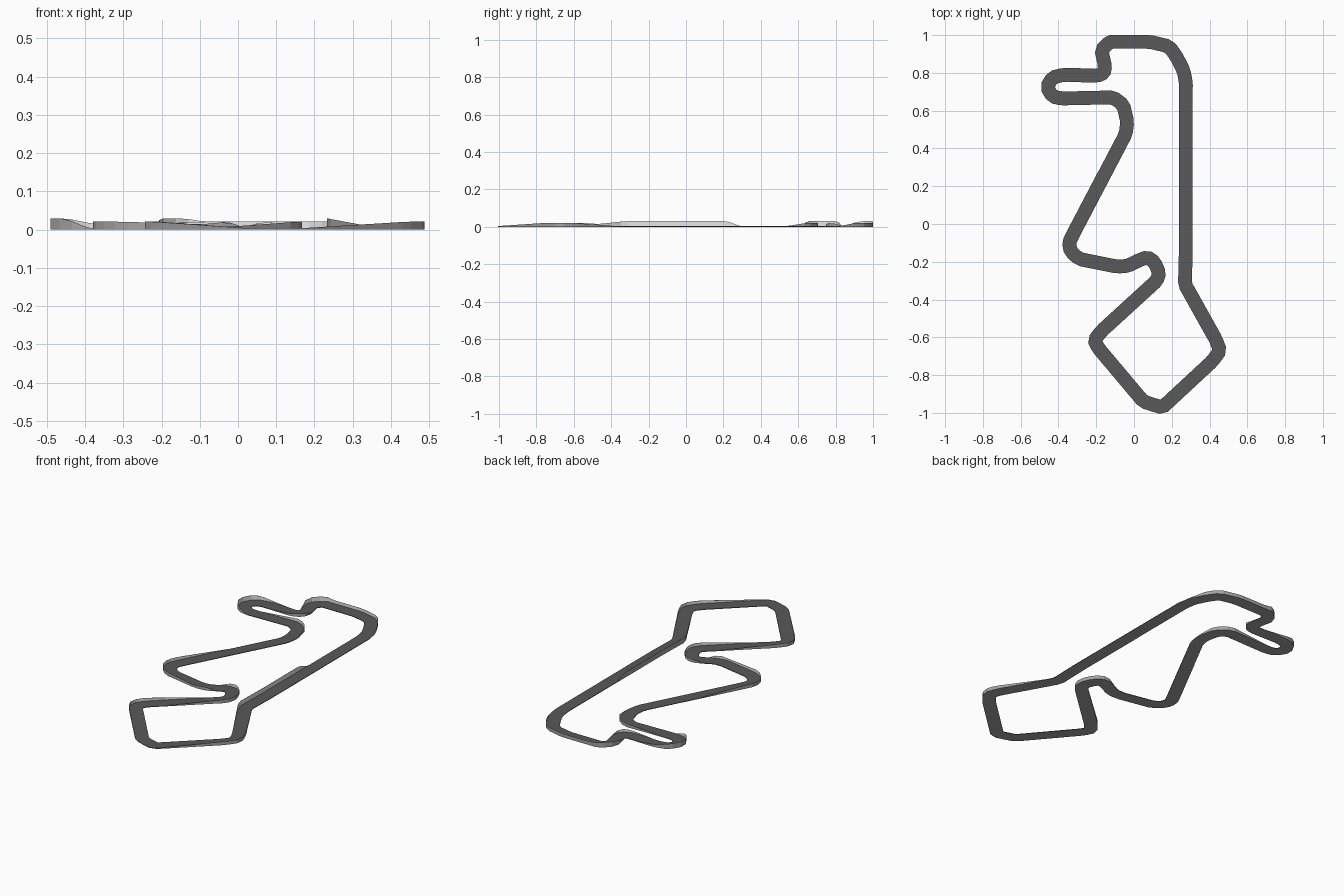
import bpy
import bmesh
from mathutils import Vector

# Remove the default cube only
cube = bpy.data.objects.get("Cube")
if cube:
    bpy.data.objects.remove(cube)

HALF_WIDTH = 0.036
ROAD_TOP = 0.003
FLAT, LOW, MILD, MID, HIGH = 0.0, 0.004, 0.014, 0.021, 0.03   # barrier heights


def make_material(name, grey):
    mat = bpy.data.materials.new(name)
    mat.use_nodes = True
    colour = (grey, grey, grey, 1.0)
    mat.diffuse_color = colour
    mat.node_tree.nodes["Principled BSDF"].inputs["Base Color"].default_value = colour
    return mat


asphalt = make_material("dark asphalt", 0.1)
concrete = make_material("pale concrete", 0.8)
backing = make_material("mid grey backing", 0.37)

# Centre line, clockwise from the back left corner: x, y, barrier height.
# A positive height stands on the outside of the loop, a negative on the inside.
centre_line = [
    # back straight and first bend
    (-.13, .964, HIGH), (-.09, .964, MID), (.085, .964, MID), (.185, .94, MID),
    (.222, .89, MID), (.263, .81, LOW), (.275, .74, FLAT),
    # long straight with an inside barrier
    (.275, .3, FLAT), (.275, .22, -HIGH), (.275, -.13, -HIGH), (.27, -.32, -HIGH),
    # front diamond
    (.432, -.61, MID), (.455, -.67, MID), (.415, -.725, MID),
    (.15, -.971, LOW), (.05, -.94, LOW), (-.19, -.655, MID), (-.209, -.615, MID),
    (-.17, -.565, MID), (.12, -.3, -MID), (.133, -.26, -MID), (.107, -.2, -MID),
    (.07, -.176, -MID), (.02, -.195, -LOW), (-.035, -.222, MID), (-.09, -.225, MILD),
    # side corner and diagonal
    (-.29, -.185, MID), (-.335, -.145, MID), (-.344, -.1, MID), (-.32, -.05, MID),
    (-.16, .255, FLAT), (-.045, .475, FLAT), (-.036, .54, -LOW),
    (-.057, .63, -MID), (-.11, .67, -MID),
    # hairpin
    (-.38, .664, FLAT), (-.431, .675, HIGH), (-.461, .725, HIGH), (-.431, .776, HIGH),
    (-.37, .79, MILD), (-.195, .785, -MILD), (-.16, .8, -MID), (-.153, .835, -LOW),
    (-.172, .92, HIGH),
]


def rounded(line, reach=0.015):
    """Cut each corner of the closed line with a short chord."""
    points = [Vector(p) for p in line]
    result = []
    for i, here in enumerate(points):
        for other in (points[i - 1], points[(i + 1) % len(points)]):
            gap = other - here
            result.append(here + gap * min(0.25, reach / gap.length))
    return result


def edge_points(line, side):
    """Offset the closed line sideways with mitred corners."""
    result = []
    for i, point in enumerate(line):
        here = point.xy
        before = (here - line[i - 1].xy).normalized()
        after = (line[(i + 1) % len(line)].xy - here).normalized()
        normal = Vector((-after.y, after.x))
        mitre = (Vector((-before.y, before.x)) + normal).normalized()
        spot = here + mitre * side * HALF_WIDTH / max(mitre.dot(normal), 0.75)
        result.append(spot.to_3d())
    return result


def make_slab(name, faces, front, rim_offset, thickness):
    """Join face corners into a sheet and thicken it, with a grey back."""
    bm = bmesh.new()
    for corners in faces:
        bm.faces.new([bm.verts.new(c) for c in corners])
    bmesh.ops.remove_doubles(bm, verts=bm.verts, dist=0.00001)
    mesh = bpy.data.meshes.new(name)
    bm.to_mesh(mesh)
    bm.free()
    mesh.materials.append(front)
    mesh.materials.append(backing)
    obj = bpy.data.objects.new(name, mesh)
    bpy.context.collection.objects.link(obj)
    solid = obj.modifiers.new("thickness", 'SOLIDIFY')
    solid.thickness = thickness
    solid.offset = -1
    solid.material_offset = 1
    solid.material_offset_rim = rim_offset


def barrier_faces(edge, heights, side):
    """Upright strips along one road edge, facing the road."""
    faces = []
    for i, base in enumerate(edge):
        j = (i + 1) % len(edge)
        tops = [edge[k] + Vector((0, 0, heights[k])) for k in (i, j)]
        if heights[i] + heights[j] > 0:
            corners = [base, edge[j], tops[1], tops[0]]
            faces.append(corners if side > 0 else corners[::-1])
    return faces


path = rounded(centre_line)
outer, inner = edge_points(path, 1), edge_points(path, -1)

# Thin flat road with a grey underside
lift = Vector((0, 0, ROAD_TOP))
road = []
for i in range(len(path)):
    j = (i + 1) % len(path)
    road.append([p + lift for p in (outer[i], inner[i], inner[j], outer[j])])
make_slab("road_surface", road, asphalt, 0, ROAD_TOP)

# Barriers on the outside of each bend, pale towards the road
for name, edge, side in (("outer_barrier", outer, 1), ("inner_barrier", inner, -1)):
    heights = [max(p.z * side, 0.0) for p in path]
    make_slab(name, barrier_faces(edge, heights, side), concrete, 1, 0.001)
